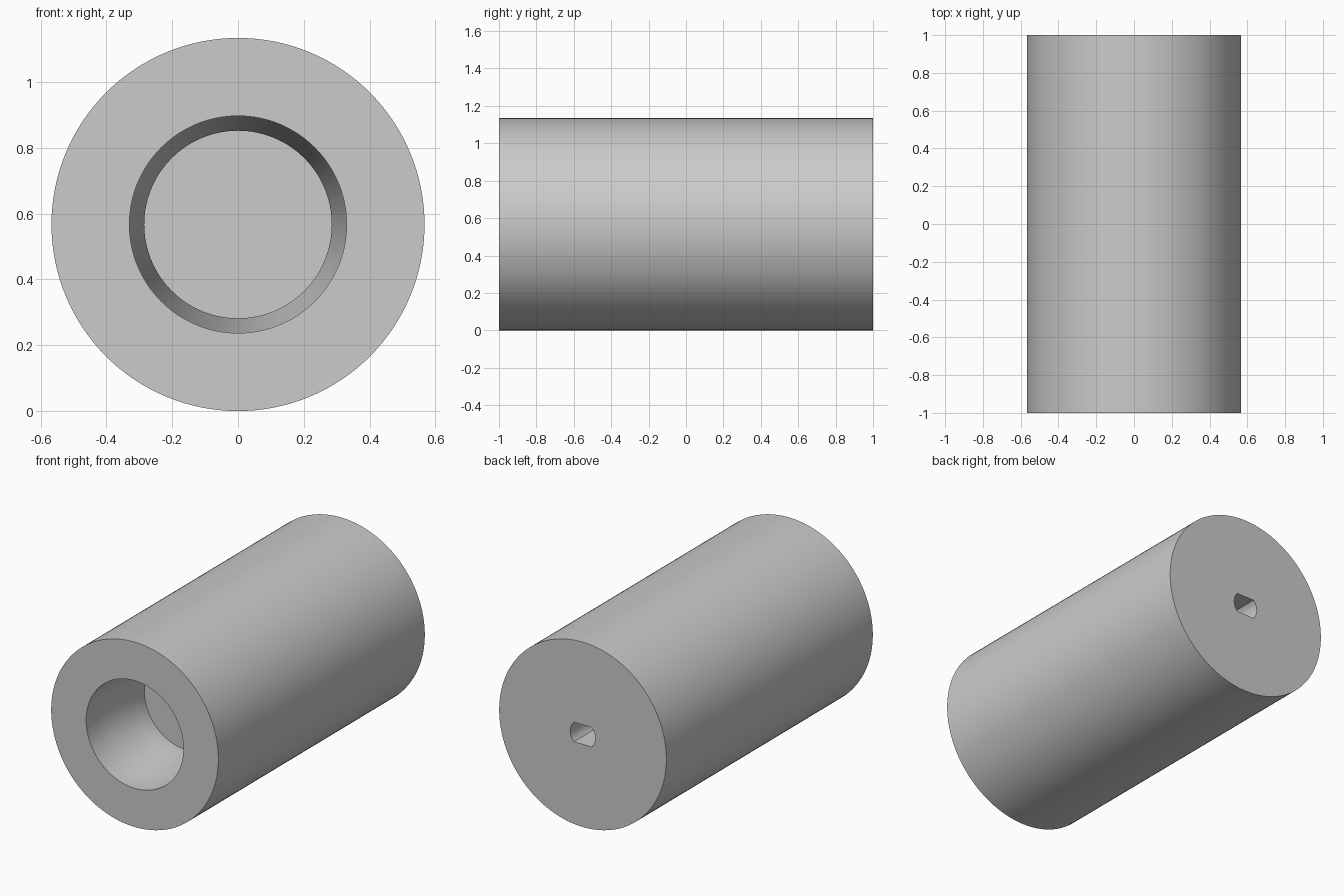
import bpy, bmesh, math
from mathutils import Vector

cube = bpy.data.objects.get("Cube")
if cube:
    bpy.data.objects.remove(cube, do_unlink=True)

RADIUS = 0.567
SIDES = 128

grey = bpy.data.materials.new("plain_grey")
grey.use_nodes = True
grey.diffuse_color = (0.6, 0.6, 0.6, 1)
grey.node_tree.nodes["Principled BSDF"].inputs["Base Color"].default_value = (0.6, 0.6, 0.6, 1)


def finish(name, bm):
    bmesh.ops.recalc_face_normals(bm, faces=bm.faces[:])
    mesh = bpy.data.meshes.new(name)
    bm.to_mesh(mesh)
    bm.free()
    mesh.materials.append(grey)
    obj = bpy.data.objects.new(name, mesh)
    bpy.context.collection.objects.link(obj)
    return obj


def lathe(name, profile):
    """Revolve (radius, y) points about the long axis."""
    bm = bmesh.new()
    verts = [bm.verts.new((r, y, RADIUS)) for r, y in profile]
    edges = [bm.edges.new(pair) for pair in zip(verts, verts[1:])]
    bmesh.ops.spin(bm, geom=verts + edges, cent=(0, 0, RADIUS), axis=(0, 1, 0),
                   angle=math.tau, steps=SIDES, use_merge=True)
    bmesh.ops.remove_doubles(bm, verts=bm.verts[:], dist=0.0001)
    return finish(name, bm)


# Cylinder with a stepped, tapered blind bore in the front
body = lathe("cylinder_body", [
    (0, -0.5), (0.285, -0.5), (0.285, -0.58), (0.33, -0.8),
    (0.33, -1), (RADIUS, -1), (RADIUS, 1), (0, 1)])

# Blind shaft socket in the back: round sides, flat top and bottom
bm = bmesh.new()
socket_r, flat = 0.085, 0.06
half = math.asin(flat / socket_r)
outline = []
for centre in (0, math.pi):
    for i in range(13):
        a = centre - half + 2 * half * i / 12
        outline.append(bm.verts.new((socket_r * math.cos(a), 0.5,
                                     RADIUS + socket_r * math.sin(a))))
face = bm.faces.new(outline)
extruded = bmesh.ops.extrude_face_region(bm, geom=[face])["geom"]
bmesh.ops.translate(bm, vec=Vector((0, 0.6, 0)),
                    verts=[v for v in extruded if isinstance(v, bmesh.types.BMVert)])
cutter = finish("socket_cutter", bm)
cutter.hide_render = True

cut = body.modifiers.new("shaft_socket", "BOOLEAN")
cut.operation = "DIFFERENCE"
cut.solver = "EXACT"
cut.object = cutter

bpy.ops.object.select_all(action="DESELECT")
body.select_set(True)
bpy.context.view_layer.objects.active = body
bpy.ops.object.modifier_apply(modifier=cut.name)
bpy.data.objects.remove(cutter, do_unlink=True)
bpy.ops.object.shade_smooth_by_angle(angle=math.radians(30))
